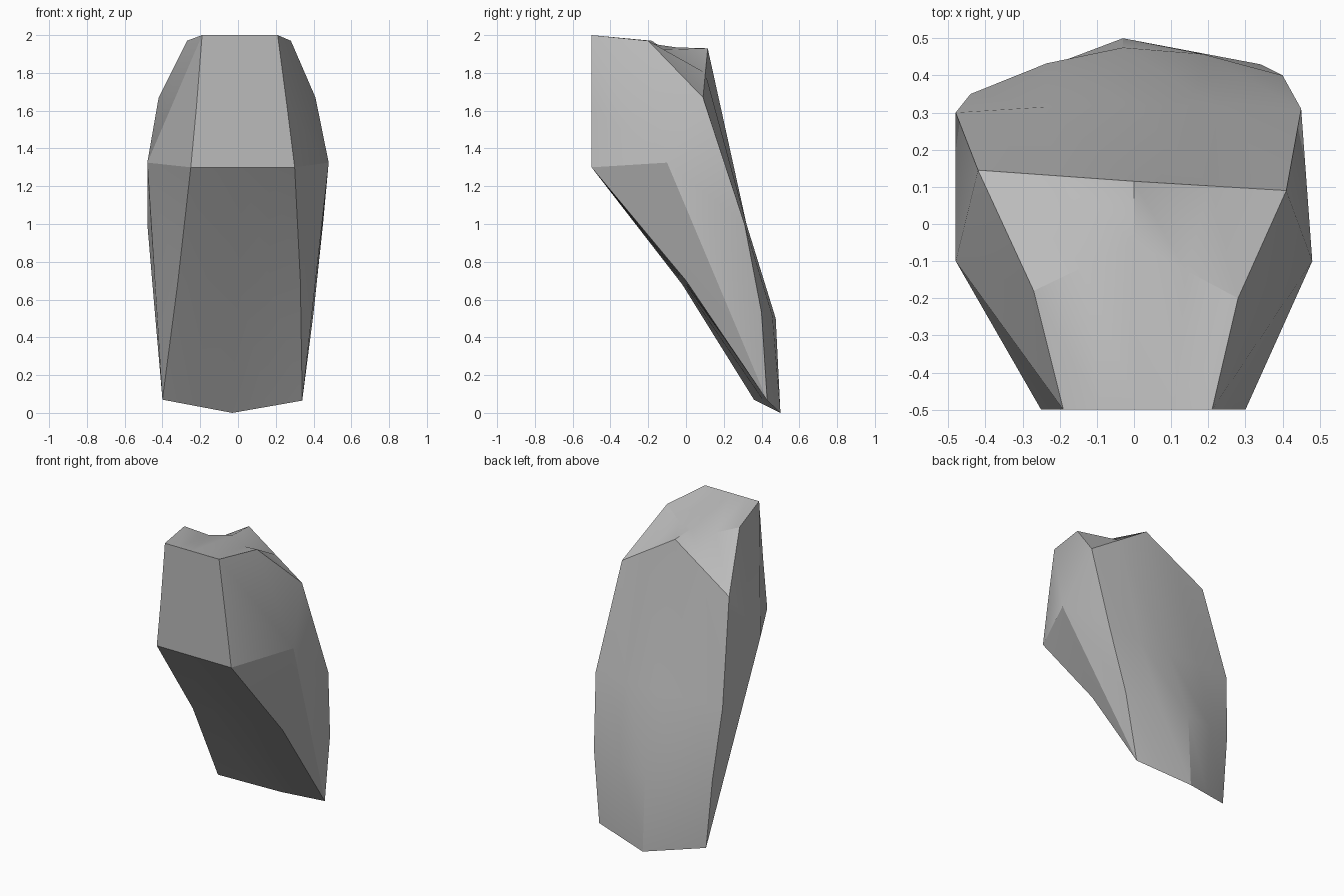
import bpy
import bmesh
from math import radians
from mathutils import Vector

cube = bpy.data.objects.get("Cube")
if cube:
    bpy.data.objects.remove(cube)

stone = bpy.data.materials.new("grey stone")
stone.use_nodes = True
colour = (0.5, 0.5, 0.5, 1)
stone.diffuse_color = colour
stone.node_tree.nodes["Principled BSDF"].inputs["Base Color"].default_value = colour

# Stations of the band that wraps front, underside, back and top:
# right edge, optional centre, left edge, offset of the quarter points
stations = [
    ((-.19, -.5, 2), None, (.21, -.5, 2), (0, 0, 0)),                       # plate top
    ((-.22, -.5, 1.62), None, (.26, -.5, 1.62), (0, 0, 0)),                 # plate middle
    ((-.25, -.5, 1.3), None, (.3, -.5, 1.3), (0, 0, 0)),                    # plate bottom
    ((-.32, -.02, .68), None, (.33, 0, .7), (0, 0, 0)),                     # underside
    ((-.4, .36, .07), (-.03, .5, 0), (.34, .43, .065), (0, 0, 0)),          # foot
    ((-.44, .35, .53), (-.03, .475, .5), (.4, .4, .53), (0, .02, 0)),       # low back
    ((-.48, .3, 1), (0, .32, 1), (.45, .31, 1), (0, .005, 0)),              # mid back
    ((-.42, .145, 1.67), (0, .115, 1.93), (.41, .09, 1.67), (0, 0, 0)),     # shoulders
    ((-.27, -.18, 1.97), (0, -.05, 1.935), (.28, -.2, 1.97), (0, 0, -.03)), # top rear
]

bm = bmesh.new()
rows = []
for right, centre, left, bulge in stations:
    r, l, b = Vector(right), Vector(left), Vector(bulge)
    c = Vector(centre) if centre else (r + l) / 2
    rows.append([bm.verts.new(p) for p in (r, (r + c) / 2 + b, c, (c + l) / 2 + b, l)])

# Band faces, closing back onto the first station
for a, b in zip(rows, rows[1:] + rows[:1]):
    for i in range(len(a) - 1):
        bm.faces.new((a[i], b[i], b[i + 1], a[i + 1]))

# Side walls meet at the widest point of each flank
for column, x in ((0, -.48), (-1, .48)):
    hub = bm.verts.new((x, -.1, 1.325))
    edge = [row[column] for row in rows]
    for a, b in zip(edge, edge[1:] + edge[:1]):
        bm.faces.new((a, b, hub))

bmesh.ops.recalc_face_normals(bm, faces=bm.faces)
mesh = bpy.data.meshes.new("leaning_rock")
bm.to_mesh(mesh)
bm.free()
mesh.materials.append(stone)
rock = bpy.data.objects.new("leaning_rock", mesh)
bpy.context.collection.objects.link(rock)

bpy.ops.object.select_all(action="DESELECT")
rock.select_set(True)
bpy.context.view_layer.objects.active = rock
bpy.ops.object.shade_smooth_by_angle(angle=radians(20))
